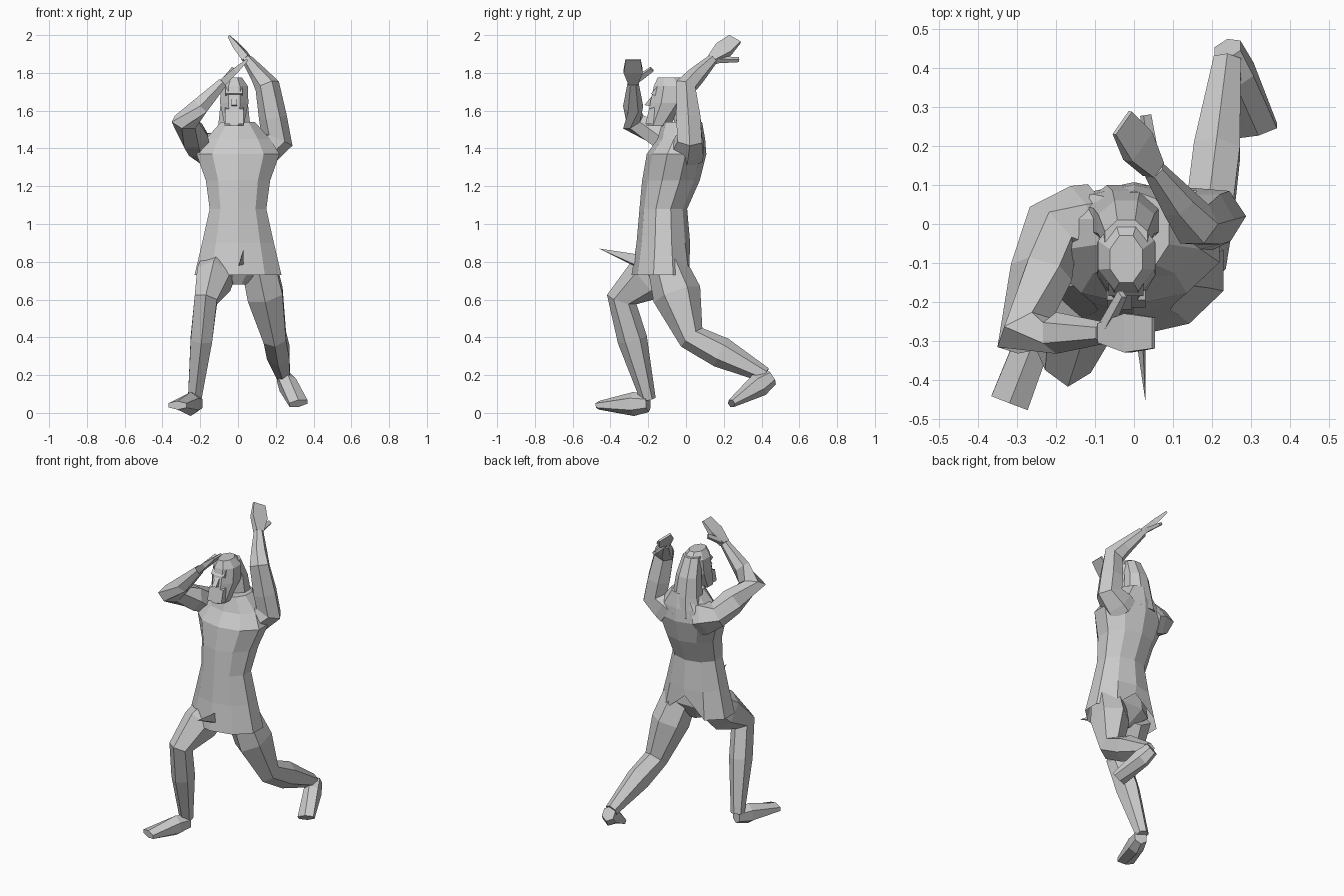
import bpy, bmesh, math
from mathutils import Vector

default = bpy.data.objects.get("Cube")
if default:
    bpy.data.objects.remove(default, do_unlink=True)

GREY = (.6, .6, .6, 1)
stone = bpy.data.materials.new("stone_grey")
stone.use_nodes = True
stone.diffuse_color = GREY
stone.node_tree.nodes["Principled BSDF"].inputs["Base Color"].default_value = GREY

X, Y, Z = Vector((1, 0, 0)), Vector((0, 1, 0)), Vector((0, 0, 1))


def finish(name, bm):
    """Turn a bmesh into a flat shaded grey object."""
    bmesh.ops.recalc_face_normals(bm, faces=bm.faces)
    mesh = bpy.data.meshes.new(name)
    bm.to_mesh(mesh)
    bm.free()
    mesh.materials.append(stone)
    part = bpy.data.objects.new(name, mesh)
    bpy.context.collection.objects.link(part)


def skin(name, loops, closed=True):
    """Join matching loops of points with side faces and end caps."""
    bm = bmesh.new()
    rows = [[bm.verts.new(point) for point in loop] for loop in loops]
    for low, high in zip(rows, rows[1:]):
        for k in range(len(low)):
            bm.faces.new((low[k - 1], low[k], high[k], high[k - 1]))
    if closed:
        bm.faces.new(rows[0])
    bm.faces.new(rows[-1])
    finish(name, bm)


def ring(centre, u, v, width, depth, sides):
    """Polygon with flat sides towards both axes."""
    grow = 1 / math.cos(math.pi / sides)
    angles = [math.tau * (k + .5) / sides for k in range(sides)]
    return [centre + grow * (u * width * math.cos(a) + v * depth * math.sin(a)) for a in angles]


def tube(name, path, wide, sides=6):
    """Tube along (centre, half width, half depth), mitred at each bend."""
    loops = []
    centres = [Vector(step[0]) for step in path]
    bones = [(b - a).normalized() for a, b in zip(centres, centres[1:])]
    for i, (_, width, depth) in enumerate(path):
        before, after = bones[max(i - 1, 0)], bones[min(i, len(bones) - 1)]
        along = (before + after).normalized()
        mitre = 1 / max(along.dot(after), .7)
        u = (wide - along * wide.dot(along)).normalized()
        loops.append(ring(centres[i], u, along.cross(u), width, depth * mitre, sides))
    skin(name, loops)


def limb(name, joints, radii, wide, muscle=1.2, deep=1.2):
    """Tapered limb through its joints with a muscle bulge on every bone."""
    path = [(joints[0], radii[0], radii[0])]
    for a, b, thick, thin in zip(joints, joints[1:], radii, radii[1:]):
        bulge = muscle * (thick + thin) / 2
        path.append((Vector(a).lerp(Vector(b), .4), bulge, bulge * deep))
        path.append((b, thin, thin))
    tube(name, path, wide)


def hand(side, wrist, tip, thumb, wide):
    """Flat mitten hand with a separate thumb."""
    palm = Vector(wrist).lerp(Vector(tip), .5)
    tube(side + "_hand", [(wrist, .025, .02), (palm, .05, .016), (tip, .04, .006)], wide, sides=4)
    tube(side + "_thumb", [(wrist, .015, .015), (thumb, .012, .008)], wide, sides=4)


def foot(side, heel, toe):
    """Wedge foot, highest at the instep."""
    instep = Vector(heel).lerp(Vector(toe), .3)
    tube(side + "_foot", [(heel, .035, .04), (instep, .045, .055), (toe, .05, .02)], X)


def column(name, x, levels, sides, closed=True, hem=0):
    """Stack of level rings given as (height, y, half width, half depth)."""
    loops = [ring(Vector((x, y, z)), X, Y, width, depth, sides) for z, y, width, depth in levels]
    # Raise the middle of the back hem into a split
    middle = max(p.y for p in loops[0])
    for p in loops[0]:
        if p.y > middle - .01:
            p += Vector((0, -.3, 1)) * hem
    skin(name, loops, closed)


def hull(name, points):
    """Small faceted solid around a few points."""
    bm = bmesh.new()
    bmesh.ops.convex_hull(bm, input=[bm.verts.new(p) for p in points])
    finish(name, bm)


def wedge(name, x, half, profile):
    """Side profile of (y, z) points given an even width."""
    hull(name, [(x + s * half, y, z) for s in (-1, 1) for y, z in profile])


# Torso with a flared tunic, split at the back
column("tunic", 0, [
    (.73, -.12, .23, .16),
    (.9, -.12, .19, .135),
    (1.08, -.12, .15, .12),
    (1.23, -.08, .17, .145),
    (1.37, -.05, .22, .15),
    (1.45, -.025, .17, .12),
    (1.54, -.02, .09, .1),
], sides=10, closed=False, hem=.12)
column("pelvis", 0, [(.68, -.12, .04, .05), (.78, -.12, .17, .11), (.95, -.12, .14, .1)], sides=8)

# Loose pointed flap at the front of the tunic
hull("front_flap", [(0, -.26, .77), (.02, -.26, .84), (.03, -.26, .78), (.03, -.46, .87)])

# Head, long hair and face
HEAD_X = -.02
column("head", HEAD_X, [
    (1.52, -.15, .05, .06),
    (1.64, -.09, .075, .1),
    (1.73, -.08, .072, .09),
    (1.775, -.09, .042, .06),
], sides=8)
column("hair", HEAD_X, [
    (1.4, .01, .12, .09),
    (1.52, .01, .085, .075),
    (1.64, 0, .072, .06),
    (1.75, -.04, .055, .05),
], sides=8)
wedge("nose", HEAD_X, .015, [(-.17, 1.69), (-.22, 1.63), (-.17, 1.62)])
wedge("brow", HEAD_X, .045, [(-.15, 1.73), (-.185, 1.69), (-.15, 1.67)])
wedge("beard", HEAD_X, .05, [(-.12, 1.63), (-.195, 1.61), (-.215, 1.53), (-.12, 1.53)])

# Left arm, raised and reaching back over the head
ARM = (.09, .065, .052, .025)
left_wrist = (.05, .14, 1.87)
limb("left_arm", [(.1, 0, 1.38), (.205, .02, 1.45), (.155, 0, 1.73), left_wrist], ARM, Y, muscle=1.1, deep=1)
hand("left", left_wrist, (-.03, .26, 1.98), (.03, .28, 1.87), Vector((.5, .8, -.4)))

# Right arm, elbow forward and forearm across the brow
right_wrist = (-.08, -.28, 1.75)
limb("right_arm", [(-.1, 0, 1.38), (-.21, -.02, 1.42), (-.28, -.28, 1.54), right_wrist], ARM, Z, deep=1)
hand("right", right_wrist, (.05, -.28, 1.87), (-.03, -.18, 1.82), Y)

# Right leg stepping forward, left leg trailing with its heel lifted
LEG = (.09, .06, .035)
limb("right_leg", [(-.1, -.12, .78), (-.17, -.34, .6), (-.23, -.2, .07)], LEG, X)
foot("right", (-.22, -.2, .05), (-.32, -.46, .04))
limb("left_leg", [(.11, -.1, .78), (.195, .03, .4), (.24, .42, .2)], LEG, X, muscle=1.25)
foot("left", (.24, .45, .19), (.32, .24, .05))
